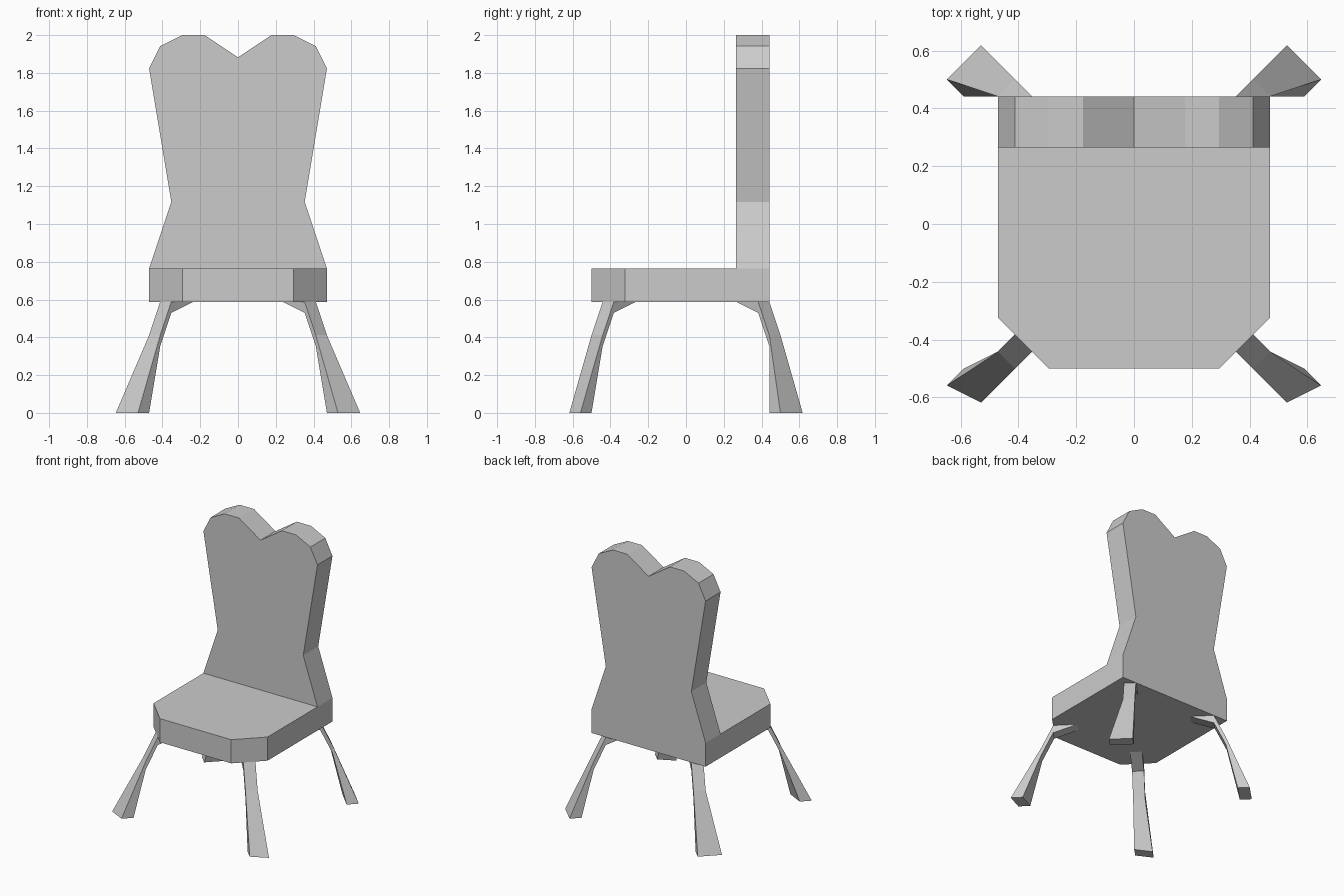
import bpy
import bmesh

if "Cube" in bpy.data.objects:
    bpy.data.objects.remove(bpy.data.objects["Cube"])

U = 2 / 34  # the chair sits on a regular grid of this step


def make_object(name, verts, faces):
    bm = bmesh.new()
    vs = [bm.verts.new([c * U for c in v]) for v in verts]
    for f in faces:
        bm.faces.new([vs[i] for i in f])
    bmesh.ops.recalc_face_normals(bm, faces=bm.faces)
    mesh = bpy.data.meshes.new(name)
    bm.to_mesh(mesh)
    bm.free()
    obj = bpy.data.objects.new(name, mesh)
    bpy.context.collection.objects.link(obj)
    return obj


def prism(name, half, place, lo, hi):
    """Mirror a half outline across x = 0 and extrude it from lo to hi."""
    outline = half + [(-x, v) for x, v in reversed(half) if x > 0]
    n = len(outline)
    verts = [place(x, v, d) for d in (lo, hi) for x, v in outline]
    faces = [list(range(n)), list(range(n, 2 * n))]
    faces += [(i, (i + 1) % n, n + (i + 1) % n, n + i) for i in range(n)]
    return make_object(name, verts, faces)


def leg(name, sx, sy, foot_shift):
    """Splayed bent leg: a loop of edge pairs running down and up the profile."""
    pairs = [
        ((9, 10.5), (11, 9.5 - foot_shift), 0),   # outer foot
        ((7, 8.5), (8, 7.5), 7),                  # outer knee
        ((6, 7.5), (7, 6.5), 10),                 # outer top
        ((4, 5.5), (5, 4.5), 10),                 # inner top
        ((6, 7.5), (7, 6.5), 9),                  # inner bend
        ((7, 8.5), (8, 7.5), 6),                  # inner knee
        ((8, 9.5), (10, 8.5 - foot_shift), 0),    # inner foot
    ]
    verts = [(p[0] * sx, p[1] * sy, z) for a, b, z in pairs for p in (a, b)]
    n = len(pairs)
    faces = []
    for i in range(n):
        j = (i + 1) % n
        faces.append((2 * i, 2 * i + 1, 2 * j + 1, 2 * j))
    for side in (0, 1):
        for loop in ((0, 1, 5, 6), (1, 2, 4, 5), (2, 3, 4)):
            faces.append([2 * i + side for i in loop])
    return make_object(name, verts, faces)


# Seat: slab with chamfered front corners
prism("seat", [(8, 7.5), (8, -5.5), (5, -8.5)],
      lambda x, y, z: (x, y, z), 10, 13)

# Backrest: waisted panel with a notched, rounded top
prism("backrest", [(8, 13), (6, 19), (8, 31), (7, 33), (5, 34), (3, 34), (0, 32)],
      lambda x, z, y: (x, y, z), 4.5, 7.5)

# Legs: the back feet are turned slightly more than the front ones
for side, sx in (("left", -1), ("right", 1)):
    leg(f"front_leg_{side}", sx, -1, 0)
    leg(f"back_leg_{side}", sx, 1, 1)
